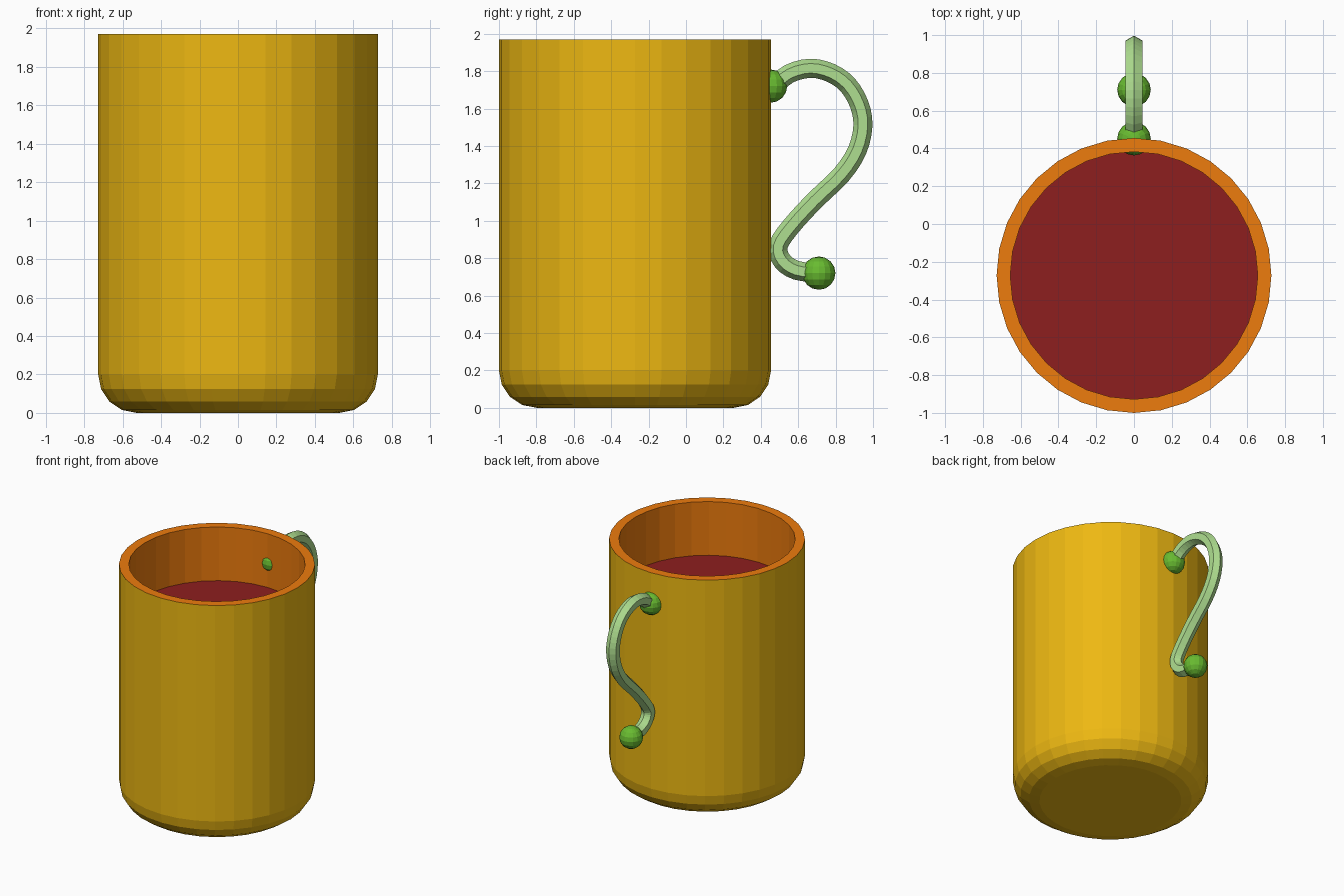
import bpy, bmesh, math
from mathutils import Vector

if "Cube" in bpy.data.objects:
    bpy.data.objects.remove(bpy.data.objects["Cube"])

CY = -0.2725          # y of the mug axis
SIDES = 32


def mat(name, rgb):
    m = bpy.data.materials.new(name)
    m.diffuse_color = (*rgb, 1)
    m.use_nodes = True
    m.node_tree.nodes["Principled BSDF"].inputs["Base Color"].default_value = m.diffuse_color
    return m


yellow = mat("yellow", (0.85, 0.48, 0.006))
orange = mat("orange", (0.85, 0.2, 0.004))
red = mat("red", (0.27, 0.013, 0.013))
green = mat("green", (0.14, 0.5, 0.03))
pale = mat("pale_green", (0.43, 0.74, 0.28))


def finish(name, bm, *mats):
    bmesh.ops.recalc_face_normals(bm, faces=bm.faces)
    me = bpy.data.meshes.new(name)
    bm.to_mesh(me)
    bm.free()
    for m in mats:
        me.materials.append(m)
    ob = bpy.data.objects.new(name, me)
    bpy.context.collection.objects.link(ob)
    return ob


def skin(rings, mat_of=lambda i: 0, caps=(0, 0)):
    """Bridge a list of point rings with quads and cap both ends."""
    bm = bmesh.new()
    vs = [[bm.verts.new(p) for p in r] for r in rings]
    n = len(vs[0])
    for i, (a, b) in enumerate(zip(vs, vs[1:])):
        for k in range(n):
            j = (k + 1) % n
            bm.faces.new((a[k], a[j], b[j], b[k])).material_index = mat_of(i)
    for ring, m in zip((vs[0], vs[-1]), caps):
        bm.faces.new(ring).material_index = m
    return bm


# mug: rounded foot, straight wall, orange rim and inside, red drink surface
R, B = 0.7275, 0.2
profile = [(R - B + B * math.sin(a), B - B * math.cos(a))
           for a in (math.pi / 8 * i for i in range(5))]
profile += [(R, 1.97), (0.655, 1.97), (0.655, 1.53)]
rings = [[(r * math.sin(2 * math.pi * k / SIDES),
           CY + r * math.cos(2 * math.pi * k / SIDES), z)
          for k in range(SIDES)] for r, z in profile]
finish("mug", skin(rings, lambda i: 1 if i >= 5 else 0, (0, 2)),
       yellow, orange, red)

# handle: hexagonal bar swept along a smooth S curve in the yz plane
path = [Vector((0, y, z)) for y, z in (
    (0.46, 1.71), (0.55, 1.785), (0.665, 1.815), (0.775, 1.79),
    (0.864, 1.727), (0.925, 1.625), (0.946, 1.51), (0.915, 1.375),
    (0.83, 1.245), (0.687, 1.107), (0.56, 0.968), (0.493, 0.865),
    (0.515, 0.785), (0.59, 0.735), (0.71, 0.72))]
ext = [2 * path[0] - path[1]] + path + [2 * path[-1] - path[-2]]
STEPS = 3
pts = []
for p0, p1, p2, p3 in zip(ext, ext[1:], ext[2:], ext[3:]):
    for s in range(STEPS):
        t = s / STEPS
        pts.append(0.5 * (2 * p1 + (p2 - p0) * t
                          + (2 * p0 - 5 * p1 + 4 * p2 - p3) * t * t
                          + (3 * p1 - p0 - 3 * p2 + p3) * t ** 3))
pts.append(path[-1])
rings = []
for i, p in enumerate(pts):
    d = (pts[min(i + 1, len(pts) - 1)] - pts[max(i - 1, 0)]).normalized()
    n = Vector((0, -d.z, d.y))
    rings.append([p + 0.051 * (n * math.cos(k * math.pi / 3)
                  + Vector((1, 0, 0)) * math.sin(k * math.pi / 3))
                  for k in range(6)])
finish("handle", skin(rings), pale)

# balls at both handle ends
for name, y, z in (("upper_ball", 0.452, 1.72), ("lower_ball", 0.71, 0.72)):
    bm = bmesh.new()
    bmesh.ops.create_uvsphere(bm, u_segments=16, v_segments=8, radius=0.089)
    finish(name, bm, green).location = (0, y, z)
